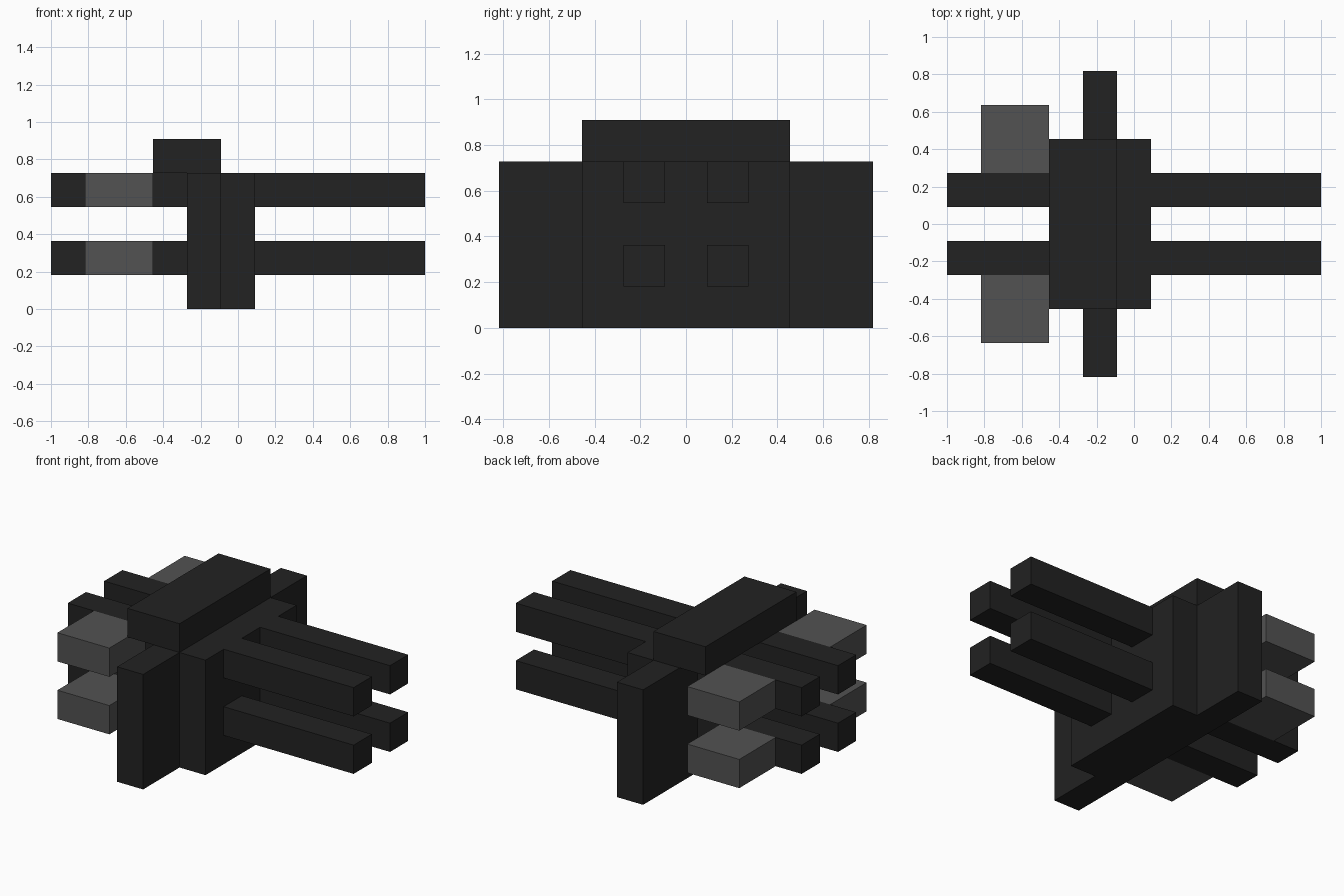
import bpy
import bmesh

if "Cube" in bpy.data.objects:
    bpy.data.objects.remove(bpy.data.objects["Cube"])

U = 2 / 22  # grid module: the model is 22 modules long


def material(name, value):
    m = bpy.data.materials.new(name)
    m.diffuse_color = (value, value, value, 1)
    m.use_nodes = True
    m.node_tree.nodes["Principled BSDF"].inputs["Base Color"].default_value = m.diffuse_color
    return m


black = material("matte black", 0.016)
grey = material("dark grey", 0.085)


def box(name, x, y, z, mat):
    """Box from (min, max) ranges given in modules."""
    bm = bmesh.new()
    bmesh.ops.create_cube(bm, size=1)
    for v in bm.verts:
        v.co = [U * ((a + b) / 2 + c * (b - a)) for (a, b), c in zip((x, y, z), v.co)]
    mesh = bpy.data.meshes.new(name)
    bm.to_mesh(mesh)
    bm.free()
    mesh.materials.append(mat)
    ob = bpy.data.objects.new(name, mesh)
    bpy.context.collection.objects.link(ob)


# Central body
box("wide_plate", (-3, -1), (-9, 9), (0, 8), black)
box("narrow_plate", (-1, 1), (-5, 5), (0, 8), black)
box("top_block", (-5, -1), (-5, 5), (8, 10), black)

# Four bars on each side of the body, and grey pads outside the rear bars
for level, z in (("lower", (2, 4)), ("upper", (6, 8))):
    for side, s in (("front", -1), ("back", 1)):
        y_bar = sorted((s * 1, s * 3))
        y_pad = sorted((s * 3, s * 7))
        box(f"{level}_{side}_long_bar", (1, 11), y_bar, z, black)
        box(f"{level}_{side}_short_bar", (-11, -3), y_bar, z, black)
        box(f"{level}_{side}_pad", (-9, -5), y_pad, z, grey)
